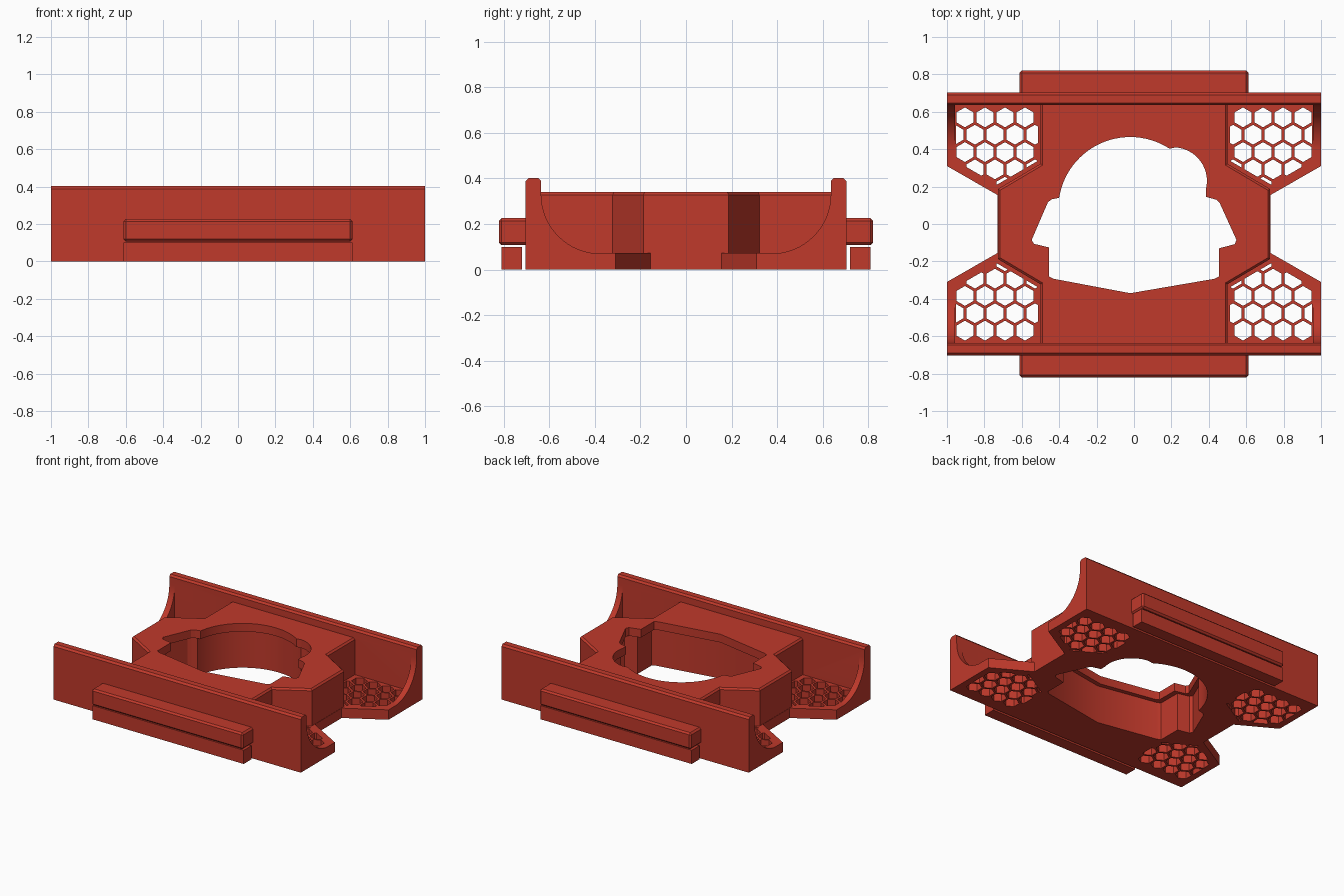
import bpy, bmesh, math
from mathutils import Vector

if "Cube" in bpy.data.objects:
    bpy.data.objects.remove(bpy.data.objects["Cube"])

red = bpy.data.materials.new("brick red")
red.diffuse_color = (0.527, 0.041, 0.024, 1)
red.use_nodes = True
red.node_tree.nodes["Principled BSDF"].inputs["Base Color"].default_value = red.diffuse_color


def prism(name, pts, lo, hi, axis="z", top_bevel=0, all_bevel=0):
    """Extrude a 2D outline: (x, y) along z, or (y, z) along x."""
    bm = bmesh.new()
    place = (lambda p, h: (p[0], p[1], h)) if axis == "z" else (lambda p, h: (h, p[0], p[1]))
    face = bm.faces.new([bm.verts.new(place(p, lo)) for p in pts])
    new = bmesh.ops.extrude_face_region(bm, geom=[face])["geom"]
    shift = Vector(place((0, 0), hi - lo))
    bmesh.ops.translate(bm, verts=[v for v in new if isinstance(v, bmesh.types.BMVert)], vec=shift)
    bmesh.ops.recalc_face_normals(bm, faces=bm.faces)
    if top_bevel:
        edges = [e for e in bm.edges if all(abs(v.co.z - hi) < 1e-5 for v in e.verts)]
        bmesh.ops.bevel(bm, geom=edges, offset=top_bevel, segments=1, affect="EDGES")
    if all_bevel:
        bmesh.ops.bevel(bm, geom=bm.edges[:], offset=all_bevel, segments=1, affect="EDGES")
    mesh = bpy.data.meshes.new(name)
    bm.to_mesh(mesh)
    bm.free()
    ob = bpy.data.objects.new(name, mesh)
    bpy.context.collection.objects.link(ob)
    mesh.materials.append(red)
    return ob


def combine(target, other, operation):
    mod = target.modifiers.new("combine", "BOOLEAN")
    mod.operation, mod.object, mod.solver = operation, other, "EXACT"
    bpy.context.view_layer.objects.active = target
    bpy.ops.object.modifier_apply(modifier=mod.name)
    bpy.data.objects.remove(other)


def four_way(quarter):
    """Mirror a first-quadrant outline into a closed symmetric loop."""
    q = list(quarter)
    return (q + [(-x, y) for x, y in reversed(q)]
            + [(-x, -y) for x, y in q] + [(x, -y) for x, y in reversed(q)])


def arc(cx, cy, r, a0, a1, n):
    return [(cx + r * math.cos(math.radians(a0 + (a1 - a0) * i / n)),
             cy + r * math.sin(math.radians(a0 + (a1 - a0) * i / n))) for i in range(n + 1)]


def clip(poly, region):
    """Clip a polygon to a counter-clockwise convex region."""
    for a, b in zip(region, region[1:] + region[:1]):
        side = lambda p: (b[0] - a[0]) * (p[1] - a[1]) - (b[1] - a[1]) * (p[0] - a[0])
        out = []
        for p, q in zip(poly, poly[1:] + poly[:1]):
            sp, sq = side(p), side(q)
            if sp >= 0:
                out.append(p)
            if sp * sq < 0:
                t = sp / (sp - sq)
                out.append((p[0] + t * (q[0] - p[0]), p[1] + t * (q[1] - p[1])))
        poly = out
        if len(poly) < 3:
            return []
    return poly


def area(poly):
    return abs(sum(p[0] * q[1] - q[0] * p[1] for p, q in zip(poly, poly[1:] + poly[:1]))) / 2


# Floor plate with notched ends
frame = prism("frame", four_way([(0.73, 0.155), (1, 0.31), (1, 0.68)]), 0, 0.072)

# Raised centre block
block = prism("block", four_way([(0.728, 0.187), (0.5, 0.322), (0.5, 0.66)]), 0.03, 0.34, top_bevel=0.012)
combine(frame, block, "UNION")

# Long side walls and the curved ribs at their ends
wall_outline = [(0.635, 0), (0.703, 0), (0.703, 0.388), (0.69, 0.402), (0.647, 0.402), (0.635, 0.388)]
rib_outline = arc(0.375, 0.33, 0.26, -90, 0, 16) + [(0.66, 0.33), (0.66, 0.03), (0.375, 0.03)]
for s in (1, -1):
    combine(frame, prism("wall", [(s * y, z) for y, z in wall_outline], -1, 1, "x"), "UNION")
    for lo, hi in ((-1, -0.957), (0.957, 1)):
        combine(frame, prism("rib", [(s * y, z) for y, z in rib_outline], lo, hi, "x"), "UNION")

# Central opening: narrow lip on top, wider cavity underneath
opening = (arc(-0.02, 0.08, 0.385, 171, 57, 28) + arc(0.21, 0.23, 0.18, 86, -15, 14)
           + [(0.385, 0.145), (0.44, 0.13), (0.457, 0.115), (0.548, -0.085), (0.538, -0.108),
              (0.455, -0.13), (0.455, -0.28), (0.43, -0.293), (-0.02, -0.37), (-0.43, -0.293),
              (-0.455, -0.28), (-0.455, -0.125), (-0.535, -0.106), (-0.547, -0.085),
              (-0.46, 0.117), (-0.44, 0.132)])
cavity = [(x * 1.08, 0.03 + (y - 0.03) * 1.08) for x, y in opening]
combine(frame, prism("opening_cutter", opening, -0.1, 0.5), "DIFFERENCE")
combine(frame, prism("cavity_cutter", cavity, -0.1, 0.28), "DIFFERENCE")

# Honeycomb vents in the four corners
region = [(0.513, 0.338), (0.733, 0.21), (0.953, 0.338), (0.953, 0.625), (0.513, 0.625)]
pitch, radius = 0.107, 0.053
cells = []
for row in range(6):
    for col in range(6):
        cx = 0.476 + pitch * (col + 0.5 * (row % 2))
        cy = 0.57 - pitch * 0.866 * row
        hexagon = clip(arc(cx, cy, radius, 30, 330, 5), region)
        if hexagon and area(hexagon) > 0.0008:
            cells.append(hexagon)
for sx in (1, -1):
    for sy in (1, -1):
        vents = [prism("vent_cutter", [(sx * x, sy * y) for x, y in c], -0.1, 0.2) for c in cells]
        bpy.ops.object.select_all(action="DESELECT")
        for v in vents:
            v.select_set(True)
        bpy.context.view_layer.objects.active = vents[0]
        bpy.ops.object.join()
        combine(frame, vents[0], "DIFFERENCE")

# Smooth the curved faces only
bpy.ops.object.select_all(action="DESELECT")
frame.select_set(True)
bpy.context.view_layer.objects.active = frame
bpy.ops.object.shade_smooth_by_angle(angle=math.radians(25))

# Chamfered side rails, each with a separate strip below
for label, s in (("back", 1), ("front", -1)):
    rail = [(0.69, 0.107), (0.82, 0.107), (0.82, 0.226), (0.69, 0.226)]
    prism(label + "_rail", [(s * y, z) for y, z in rail], -0.612, 0.612, "x", all_bevel=0.012)
    strip = [(0.72, 0), (0.808, 0), (0.808, 0.1), (0.72, 0.1)]
    prism(label + "_strip", [(s * y, z) for y, z in strip], -0.612, 0.612, "x")
